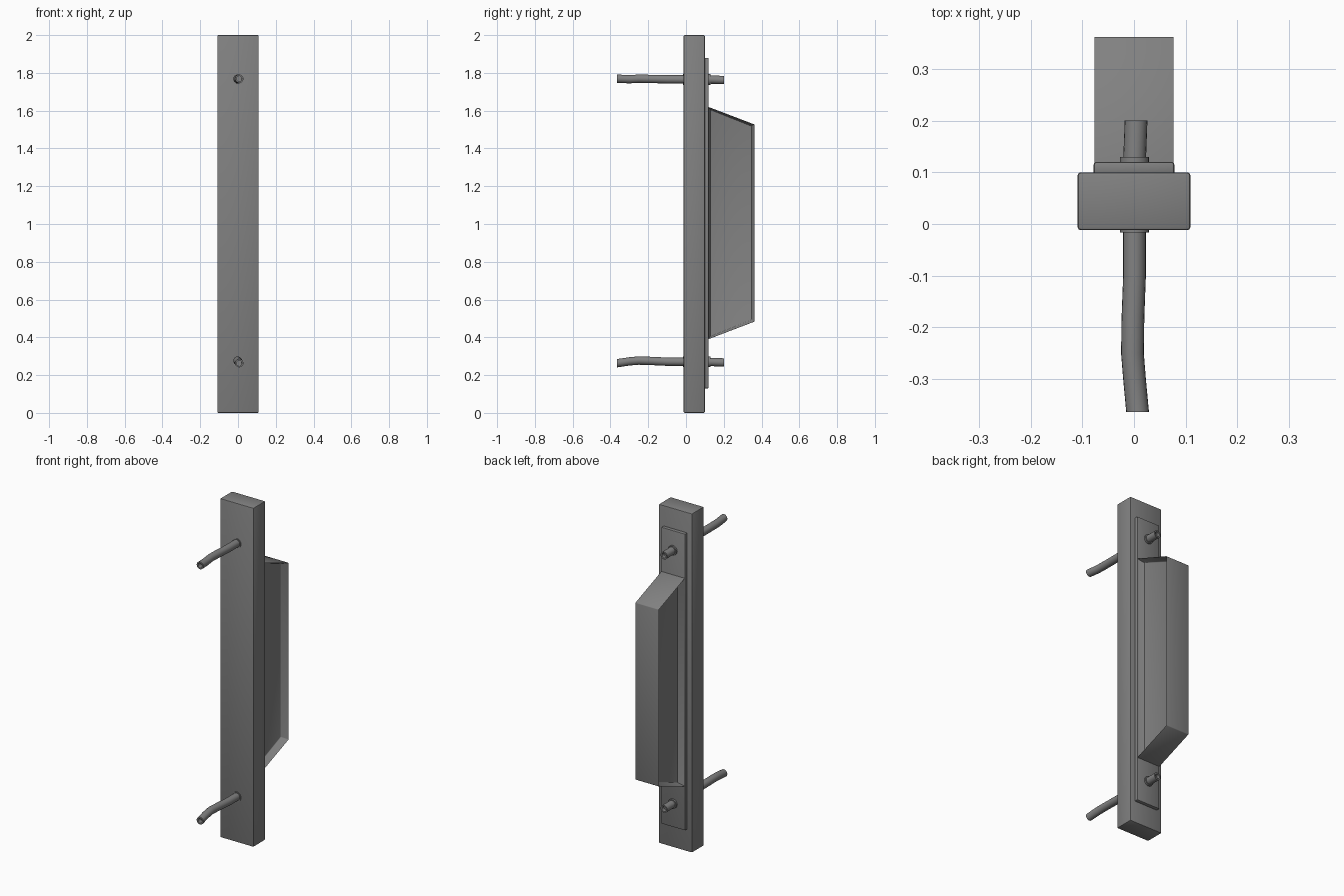
import bpy, bmesh, math

cube = bpy.data.objects.get("Cube")
if cube:
    bpy.data.objects.remove(cube)

grey = bpy.data.materials.new("mid_grey")
grey.use_nodes = True
grey.diffuse_color = (0.22, 0.22, 0.22, 1)
grey.node_tree.nodes["Principled BSDF"].inputs["Base Color"].default_value = (0.22, 0.22, 0.22, 1)


def finish(name, bm, bevel=0):
    bmesh.ops.recalc_face_normals(bm, faces=bm.faces[:])
    mesh = bpy.data.meshes.new(name)
    bm.to_mesh(mesh)
    bm.free()
    mesh.materials.append(grey)
    obj = bpy.data.objects.new(name, mesh)
    bpy.context.collection.objects.link(obj)
    bpy.ops.object.select_all(action='DESELECT')
    bpy.context.view_layer.objects.active = obj
    obj.select_set(True)
    if bevel:
        mod = obj.modifiers.new("soft_edges", 'BEVEL')
        mod.width = bevel
        mod.segments = 2
        mod.limit_method = 'ANGLE'
        bpy.ops.object.modifier_apply(modifier=mod.name)
    bpy.ops.object.shade_smooth_by_angle(angle=math.radians(35))
    return obj


def block(name, x, y0, y1, z0, z1, bevel):
    bm = bmesh.new()
    bmesh.ops.create_cube(bm, size=1)
    for v in bm.verts:
        v.co = (v.co.x * 2 * x, (y0 + y1) / 2 + v.co.y * (y1 - y0),
                (z0 + z1) / 2 + v.co.z * (z1 - z0))
    return finish(name, bm, bevel)


def lathe(name, rings, z, sides=20):
    # rings: (x, y, height offset, radius) along the y axis
    bm = bmesh.new()
    loops = []
    for x, y, h, r in rings:
        loops.append([bm.verts.new((x + r * math.cos(a), y, z + h + r * math.sin(a)))
                      for a in (math.tau * i / sides for i in range(sides))])
    for a, b in zip(loops, loops[1:]):
        for i in range(sides):
            j = (i + 1) % sides
            bm.faces.new((a[i], a[j], b[j], b[i]))
    bm.faces.new(loops[0])
    bm.faces.new(loops[-1])
    return finish(name, bm)


# Door rail and the mounting plate behind it
block("rail", 0.109, -0.012, 0.1, 0, 2, 0.006)
block("mounting_plate", 0.078, 0.095, 0.12, 0.13, 1.88, 0.005)

# Tapered grip with a recessed panel on both sides
bm = bmesh.new()
outline = [(0.118, 0.39), (0.362, 0.483), (0.362, 1.527), (0.118, 1.62)]
face = bm.faces.new([bm.verts.new((-0.078, y, z)) for y, z in outline])
ext = bmesh.ops.extrude_face_region(bm, geom=[face])
for v in ext["geom"]:
    if isinstance(v, bmesh.types.BMVert):
        v.co.x = 0.078
bmesh.ops.recalc_face_normals(bm, faces=bm.faces[:])
sides = [f for f in bm.faces if abs(f.normal.x) > 0.9]
bmesh.ops.inset_individual(bm, faces=sides, thickness=0.018)
for f in sides:
    for v in f.verts:
        v.co.x = math.copysign(0.035, v.co.x)
finish("grip", bm, 0.003)

# Bent hollow tubes with collars, at the top and bottom
for label, z, bend in (("upper", 1.765, 0.004), ("lower", 0.27, 0.007)):
    tip = 0.004 if label == "upper" else -0.007
    lathe(label + "_tube", [
        (0.006, -0.335, tip, 0.014), (0.007, -0.364, tip, 0.014),
        (0.007, -0.364, tip, 0.022), (0.001, -0.3, bend * 0.4, 0.022),
        (-0.003, -0.25, bend, 0.022), (-0.002, -0.18, bend * 0.7, 0.022),
        (0.001, -0.1, 0.001, 0.022), (0.001, 0.12, 0, 0.022),
        (0.004, 0.2, -0.003, 0.022), (0.004, 0.2, -0.003, 0.014),
        (0.003, 0.18, -0.003, 0.014)], z)
    for side, y0, y1 in (("front", -0.016, -0.008), ("back", 0.116, 0.13)):
        lathe(label + "_" + side + "_collar",
              [(0.001, y0, 0, 0.028), (0.001, y1, 0, 0.028)], z)
